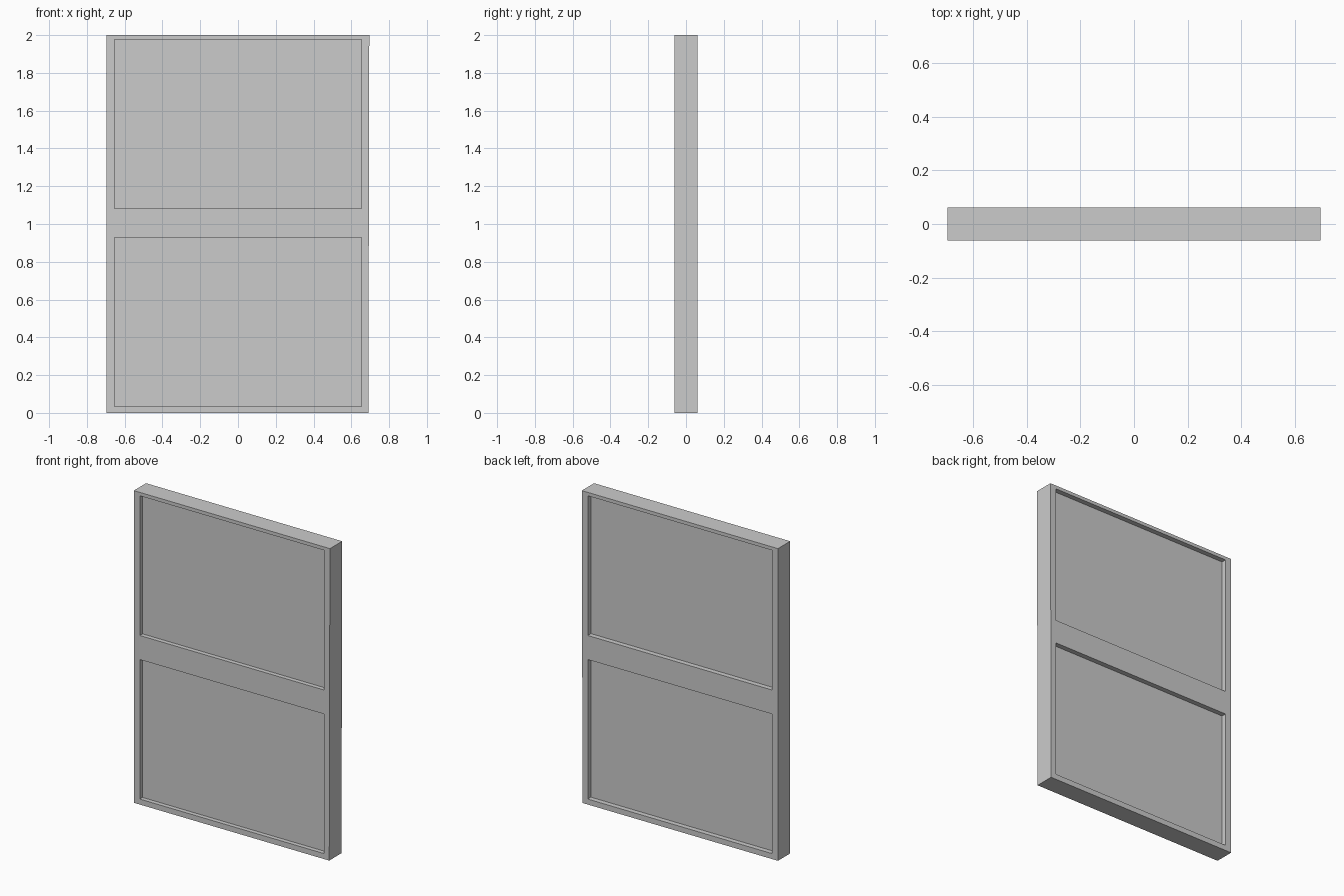
import bpy

if "Cube" in bpy.data.objects:
    bpy.data.objects.remove(bpy.data.objects["Cube"])

HALF_W, HALF_D = 0.695, 0.062     # outer frame half width and half depth
PANE_W = 0.653                    # half width of the panes
LOWER, UPPER = (0.035, 0.929), (1.083, 1.978)


def box(name, x, y, z):
    """Box spanning the given (min, max) ranges."""
    bpy.ops.mesh.primitive_cube_add(size=1)
    ob = bpy.context.object
    ob.name = name
    ob.location = [(a + b) / 2 for a, b in (x, y, z)]
    ob.scale = [b - a for a, b in (x, y, z)]
    bpy.ops.object.transform_apply(location=True, scale=True)
    return ob


# Solid slab for the frame, with a slightly short foot on the right
depth = (-HALF_D, HALF_D)
frame = box("window_frame", (-HALF_W, HALF_W), depth, (0, 2))
for v in frame.data.vertices:
    if v.co.z < 0.01 and v.co.x > 0:
        v.co.x -= 0.005
        
# Recesses on both faces leave a pane in the middle of each opening
for label, span in (("lower", LOWER), ("upper", UPPER)):
    for side, y in (("front", (-0.2, -0.034)), ("back", (0.030, 0.2))):
        cutter = box(f"{label}_{side}_cutter", (-PANE_W, PANE_W), y, span)
        cutter.hide_render = True
        cutter.hide_viewport = False
        mod = frame.modifiers.new(f"{label}_{side}_recess", 'BOOLEAN')
        mod.operation = 'DIFFERENCE'
        mod.solver = 'EXACT'
        mod.object = cutter

# Apply the recesses, then clear the cutters away
bpy.ops.object.select_all(action='DESELECT')
bpy.context.view_layer.objects.active = frame
frame.select_set(True)
for mod in list(frame.modifiers):
    bpy.ops.object.modifier_apply(modifier=mod.name)
for ob in list(bpy.data.objects):
    if ob.name.endswith("_cutter"):
        bpy.data.objects.remove(ob)
